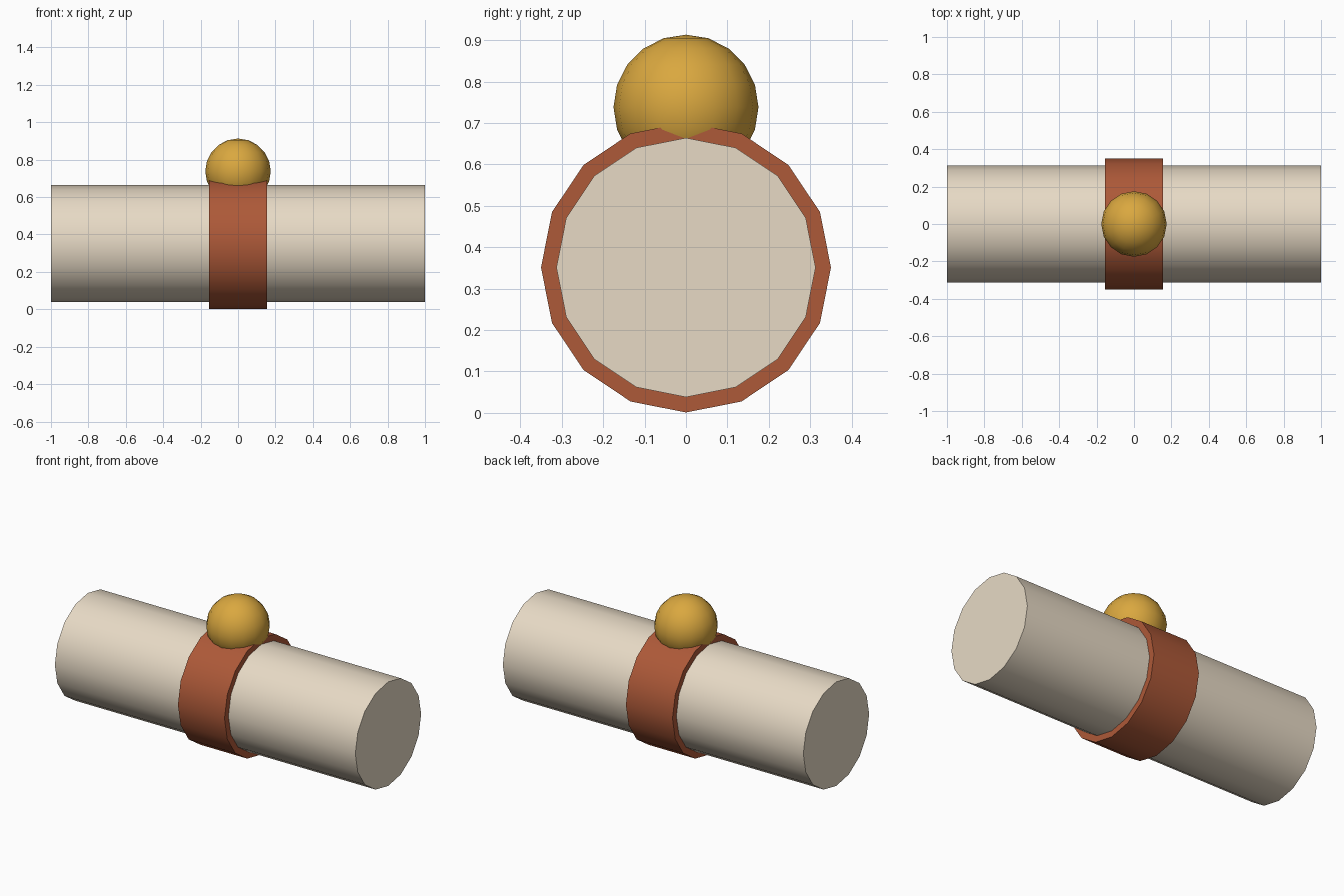
import bpy, bmesh
from math import pi, sin, cos, radians

if "Cube" in bpy.data.objects:
    bpy.data.objects.remove(bpy.data.objects["Cube"])

SIDES = 16
AXIS_Z = 0.351


def finish(obj, color):
    mat = bpy.data.materials.new(obj.name + "_paint")
    mat.diffuse_color = (*color, 1)
    mat.use_nodes = True
    mat.node_tree.nodes["Principled BSDF"].inputs["Base Color"].default_value = mat.diffuse_color
    obj.data.materials.append(mat)
    bpy.ops.object.select_all(action='DESELECT')
    obj.select_set(True)
    bpy.context.view_layer.objects.active = obj
    bpy.ops.object.shade_smooth_by_angle(angle=radians(30))


# Long cream roll lying along x
bpy.ops.mesh.primitive_cylinder_add(vertices=SIDES, radius=0.313, depth=2,
                                    location=(0, 0, AXIS_Z), rotation=(0, pi / 2, 0))
roll = bpy.context.object
roll.name = "roll"
finish(roll, (0.80, 0.70, 0.56))

# Band wrapped round the middle: rectangular section swept round the roll
bm = bmesh.new()
section = [(-0.155, 0.313), (-0.155, 0.35), (0.155, 0.35), (0.155, 0.313)]
rings = [[bm.verts.new((x, r * sin(2 * pi * i / SIDES), r * cos(2 * pi * i / SIDES)))
          for x, r in section] for i in range(SIDES)]
for i in range(SIDES):
    a, b = rings[i], rings[(i + 1) % SIDES]
    for j in range(4):
        k = (j + 1) % 4
        bm.faces.new((a[j], a[k], b[k], b[j]))
bmesh.ops.recalc_face_normals(bm, faces=bm.faces)
mesh = bpy.data.meshes.new("band")
bm.to_mesh(mesh)
bm.free()
band = bpy.data.objects.new("band", mesh)
band.location.z = AXIS_Z
bpy.context.collection.objects.link(band)
finish(band, (0.42, 0.10, 0.04))

# Golden seal ball sitting on top of the band
bpy.ops.mesh.primitive_uv_sphere_add(segments=16, ring_count=10, radius=0.175,
                                     location=(0, 0, 0.738))
seal = bpy.context.object
seal.name = "seal_ball"
finish(seal, (0.70, 0.39, 0.05))
